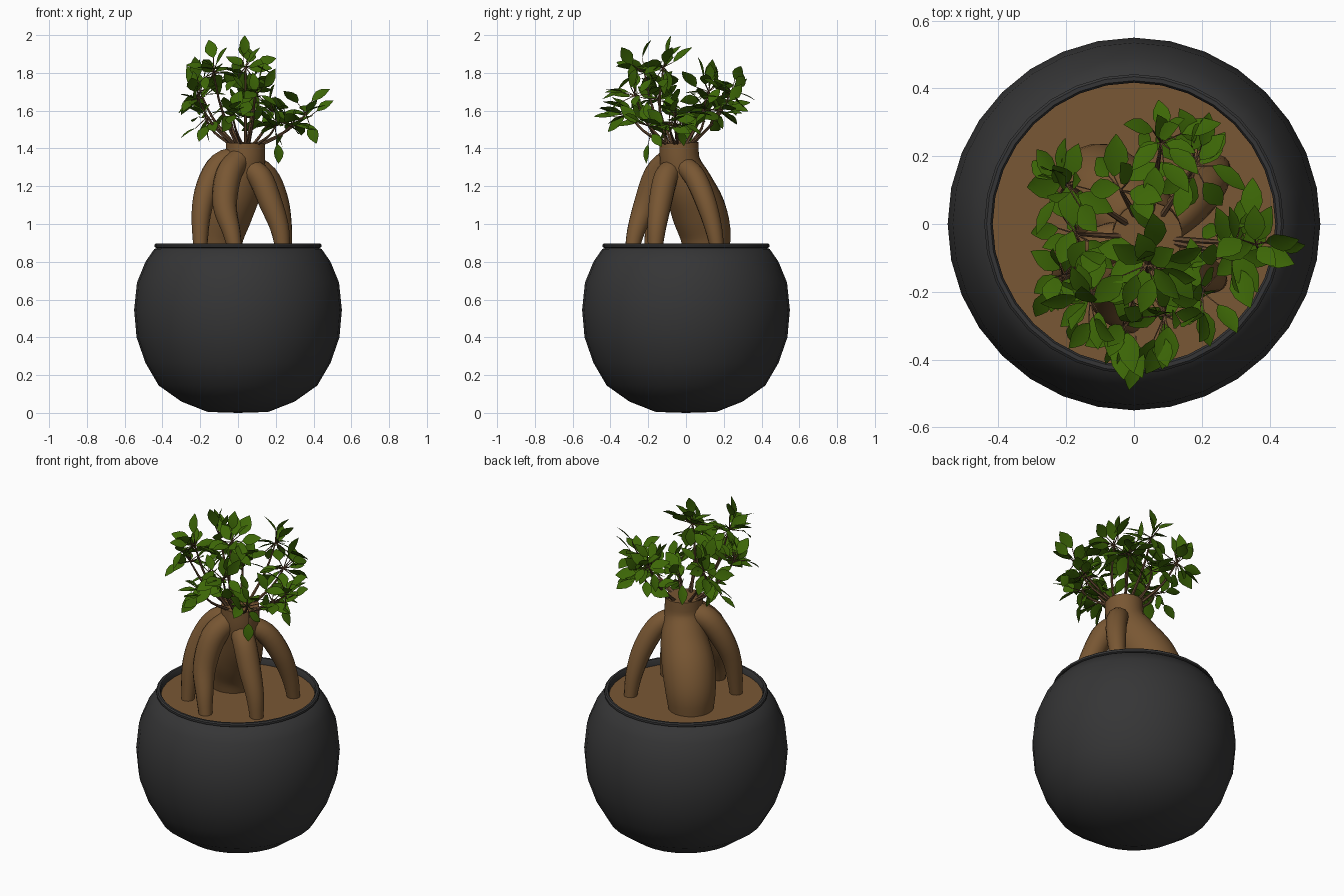
import bpy, bmesh, math, random
from mathutils import Vector

if "Cube" in bpy.data.objects:
    bpy.data.objects.remove(bpy.data.objects["Cube"])

random.seed(11)


def material(name, rgb):
    m = bpy.data.materials.new(name)
    m.diffuse_color = (*rgb, 1)
    m.use_nodes = True
    m.node_tree.nodes["Principled BSDF"].inputs["Base Color"].default_value = m.diffuse_color
    return m


POT = material("charcoal pot", (0.036, 0.036, 0.037))
BARK = material("brown bark", (0.19, 0.095, 0.033))
SOIL = material("brown soil", (0.19, 0.095, 0.035))
TWIG = material("brown twig", (0.13, 0.068, 0.032))
LEAF = material("leaf green", (0.046, 0.135, 0.002))


def finish(bm, name, mat, angle=40, fix=True):
    if fix:
        bmesh.ops.recalc_face_normals(bm, faces=bm.faces)
    me = bpy.data.meshes.new(name)
    bm.to_mesh(me)
    bm.free()
    me.materials.append(mat)
    ob = bpy.data.objects.new(name, me)
    bpy.context.collection.objects.link(ob)
    bpy.ops.object.select_all(action='DESELECT')
    ob.select_set(True)
    bpy.context.view_layer.objects.active = ob
    bpy.ops.object.shade_smooth_by_angle(angle=math.radians(angle))
    return ob


def lathe(name, profile, mat, sides=32):
    bm = bmesh.new()
    vs = [bm.verts.new((r, 0, z)) for r, z in profile]
    es = [bm.edges.new(p) for p in zip(vs, vs[1:])]
    bmesh.ops.spin(bm, geom=vs + es, axis=(0, 0, 1), cent=(0, 0, 0),
                   angle=math.tau, steps=sides, use_duplicate=False)
    bmesh.ops.remove_doubles(bm, verts=bm.verts, dist=1e-4)
    return finish(bm, name, mat)


def smooth_path(pts, steps):
    # Catmull-Rom through (x, y, z, radius) points
    p = [Vector(q) for q in pts]
    p = [2 * p[0] - p[1]] + p + [2 * p[-1] - p[-2]]
    out = []
    for i in range(1, len(p) - 2):
        a, b, c, d = p[i - 1:i + 3]
        for k in range(steps):
            t = k / steps
            out.append(0.5 * (2 * b + (c - a) * t + (2 * a - 5 * b + 4 * c - d) * t * t
                              + (3 * b - a - 3 * c + d) * t ** 3))
    return out + [p[-2]]


def tube(bm, pts, sides=14, steps=4):
    path = smooth_path(pts, steps)
    rings, ref = [], None
    for i, q in enumerate(path):
        c = q.to_3d()
        t = (path[min(i + 1, len(path) - 1)].to_3d() - path[max(i - 1, 0)].to_3d()).normalized()
        if ref is None:
            ref = t.orthogonal()
        ref = (ref - t * ref.dot(t)).normalized()
        side = t.cross(ref)
        rings.append([bm.verts.new(c + q[3] * (math.cos(a) * ref + math.sin(a) * side))
                      for a in (math.tau * k / sides for k in range(sides))])
    for r, s in zip(rings, rings[1:]):
        for k in range(sides):
            j = (k + 1) % sides
            bm.faces.new((r[k], r[j], s[j], s[k]))
    bm.faces.new(rings[0][::-1])
    bm.faces.new(rings[-1])


# Round pot with rolled rim
profile = [(0, 0), (.16, .005), (.30, .06), (.42, .145), (.49, .265), (.537, .4), (.55, .545),
           (.535, .69), (.49, .80), (.443, .868), (.43, .872), (.442, .878), (.442, .89),
           (.435, .896), (.423, .896), (.417, .888), (.417, .84)]
lathe("pot", profile, POT)
lathe("soil", [(0, 0.86), (0.418, 0.86)], SOIL)

# Swollen leaning trunk
bm = bmesh.new()
tube(bm, [(-.11, .11, .84, .12), (-.10, .10, .96, .138), (-.06, .063, 1.08, .145),
          (0, .015, 1.2, .13), (.035, -.03, 1.32, .108), (.04, -.037, 1.43, .103)], 20)
finish(bm, "trunk", BARK)

# Arching aerial roots
roots = {
    "root_left": [(.01, -.04, 1.35, .06), (-.09, -.07, 1.315, .067), (-.16, -.115, 1.2, .062),
                  (-.195, -.16, 1.05, .051), (-.2, -.19, .84, .034)],
    "root_front": [(.01, -.08, 1.35, .06), (-.05, -.155, 1.26, .07), (-.07, -.215, 1.1, .064),
                   (-.035, -.265, .96, .048), (-.01, -.29, .84, .035)],
    "root_right": [(.05, -.06, 1.3, .055), (.115, -.105, 1.25, .064), (.17, -.135, 1.12, .062),
                   (.22, -.155, .98, .05), (.24, -.165, .84, .036)],
    "root_back_right": [(.06, -.03, 1.32, .052), (.15, .04, 1.26, .058), (.21, .10, 1.13, .056),
                        (.24, .145, .98, .046), (.25, .17, .84, .034)],
}
for name, pts in roots.items():
    bm = bmesh.new()
    tube(bm, pts)
    finish(bm, name, BARK)

# Crown: branch-end clusters (x, y, z, leaf count)
clusters = [(-.13, -.22, 1.80, 16), (.04, -.12, 1.83, 16), (.09, -.27, 1.68, 16),
            (-.21, -.15, 1.66, 14), (.29, -.09, 1.53, 14), (.36, -.06, 1.58, 9),
            (.20, -.20, 1.52, 13), (.08, .24, 1.70, 15), (.18, .17, 1.60, 15),
            (-.20, .12, 1.70, 16), (-.03, -.30, 1.58, 13), (-.04, .10, 1.60, 7),
            (-.17, -.03, 1.56, 11)]
twigs, leaves = bmesh.new(), bmesh.new()


def add_leaf(base, d, normal, length, width):
    side = d.cross(normal).normalized()
    up = side.cross(d).normalized()
    mid = []
    for t, w in ((0, .12), (.16, .62), (.4, 1), (.65, .85), (.86, .4), (1, 0.02)):
        c = base + d * length * t - up * length * .12 * t * t
        off = side * width * w / 2
        lift = up * width * w * .08
        mid.append([leaves.verts.new(p) for p in (c - off + lift, c, c + off + lift)])
    for a, b in zip(mid, mid[1:]):
        for k in (0, 1):
            leaves.faces.new((a[k], a[k + 1], b[k + 1], b[k]))


def rand_dir():
    return Vector([random.gauss(0, 1) for _ in range(3)]).normalized()


for x, y, z, count in clusters:
    c = Vector((x, y, z))
    out = Vector((x - .04, y + .04, 0)).normalized()
    root = Vector((.04, -.04, 1.41)) + out * .06
    bend = root.lerp(c, .5) + out * .03
    tube(twigs, [(*root, .010), (*bend, .007), (*c, .004)], 6, 3)
    made = 0
    while made < count:
        d = rand_dir() + out * .2 + Vector((0, 0, .1))
        d.z *= .8
        d.normalize()
        base = c + d * random.uniform(.01, .085)
        aim = (d + rand_dir() * .6).normalized()
        length = random.uniform(.088, .125)
        tip = base + aim * length
        if not (-.33 < tip.x < .5 and -.48 < tip.y < .37 and 1.38 < tip.z < 2.0):
            continue
        n = Vector((random.gauss(0, .4), random.gauss(0, .4), .9)) + out * .45
        if aim.cross(n.normalized()).length < .35:
            continue
        tube(twigs, [(*c, .003), (*base, .002)], 4, 1)
        add_leaf(base, aim, n, length, length * random.uniform(.54, .64))
        made += 1

# Stray leaves that set the crown's extents
for b, d in (((.03, -.1, 1.90), (.1, .1, 1)), ((.42, -.06, 1.6), (.8, -.1, .6)),
             ((.21, -.2, 1.42), (.1, -.2, -1)), ((0, -.39, 1.57), (-.1, -1, .1))):
    tube(twigs, [(*(Vector(b) - Vector(d) * .06), .003), (*b, .002)], 4, 1)
    add_leaf(Vector(b), Vector(d).normalized(), Vector((.3, -.5, .8)), .1, .06)

finish(twigs, "branches", TWIG)
finish(leaves, "leaves", LEAF, 30, fix=False)
